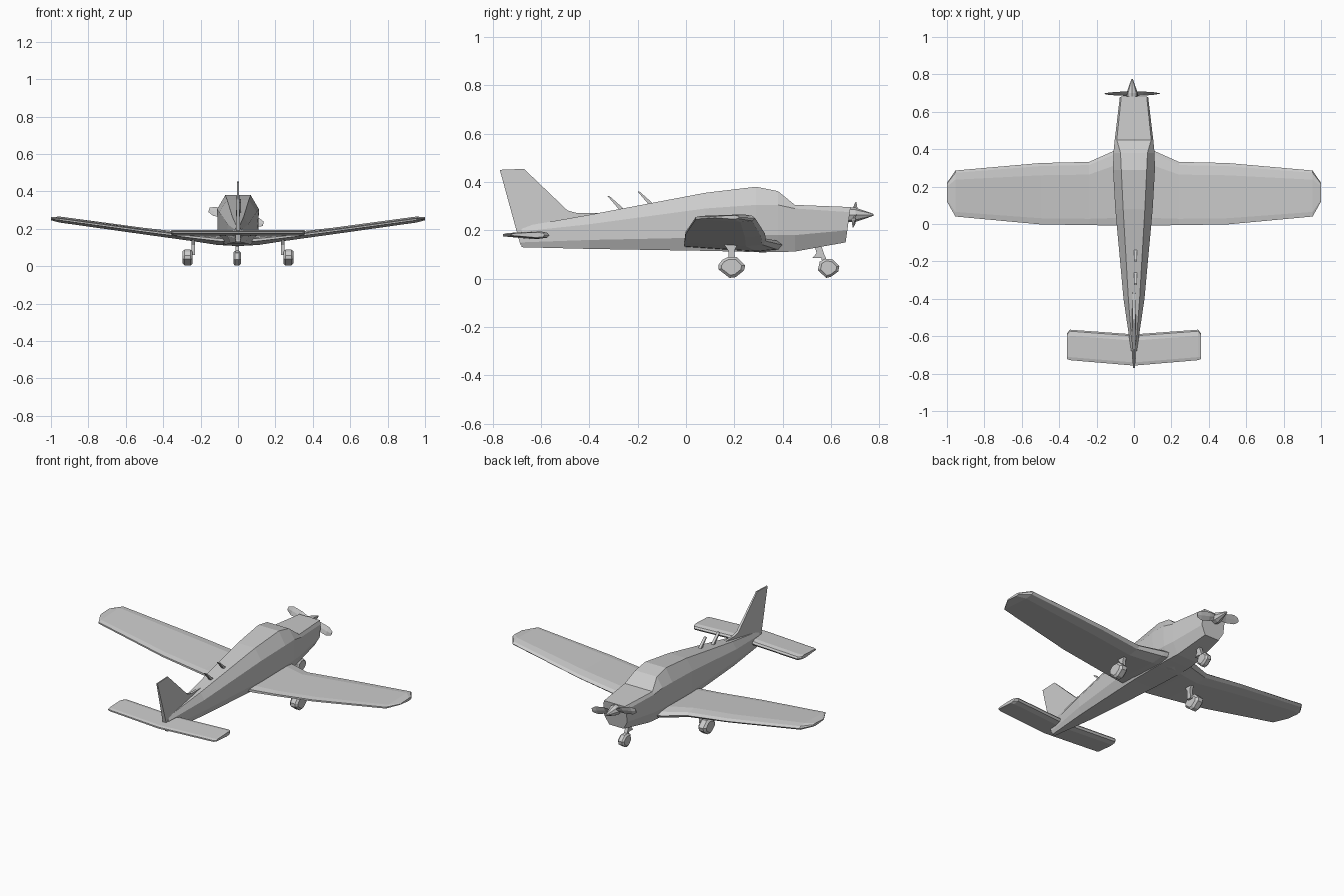
import bpy, bmesh, math
from mathutils import Vector

if "Cube" in bpy.data.objects:
    bpy.data.objects.remove(bpy.data.objects["Cube"])


def loft(name, rings):
    """Bridge equal-length rings of points and cap both ends."""
    bm = bmesh.new()
    vs = [[bm.verts.new(p) for p in r] for r in rings]
    n = len(rings[0])
    for a, b in zip(vs, vs[1:]):
        for i in range(n):
            j = (i + 1) % n
            bm.faces.new((a[i], a[j], b[j], b[i]))
    bm.faces.new(vs[0][::-1])
    bm.faces.new(vs[-1])
    bmesh.ops.recalc_face_normals(bm, faces=bm.faces)
    me = bpy.data.meshes.new(name)
    bm.to_mesh(me)
    bm.free()
    ob = bpy.data.objects.new(name, me)
    bpy.context.collection.objects.link(ob)
    return ob


def side_solid(name, outline, slices):
    """Loft a (y, z) outline through slices (x, scale about its middle)."""
    cy = sum(p[0] for p in outline) / len(outline)
    cz = sum(p[1] for p in outline) / len(outline)
    return loft(name, [[(x, cy + (y - cy) * s, cz + (z - cz) * s) for y, z in outline]
                       for x, s in slices])


def foil(x, le, te, lo, hi):
    """Faceted airfoil section at span position x."""
    c, t, m = le - te, hi - lo, (lo + hi) / 2
    return [(x, le, m), (x, le - .05 * c, hi - .18 * t), (x, le - .2 * c, hi),
            (x, te + .1 * c, m + .3 * t), (x, te, m + .15 * t), (x, te, m - .12 * t),
            (x, le - .25 * c, lo), (x, le - .05 * c, lo + .15 * t)]


def surface(name, half):
    """Symmetric lifting surface from root-to-tip sections."""
    left = [(-s[0],) + s[1:] for s in half[:0:-1]]
    return loft(name, [foil(*s) for s in left + half])


# Fuselage: y, four heights, bottom / low side / high side / top half widths
body = [(-.68, .13, .15, .195, .215, .010, .015, .015, .008),
        (-.40, .123, .16, .225, .264, .040, .056, .056, .030),
        (.08, .115, .17, .29, .355, .070, .100, .100, .058),
        (.29, .11, .18, .305, .38, .075, .108, .112, .068),
        (.38, .11, .18, .305, .362, .075, .106, .110, .072),
        (.45, .112, .18, .290, .305, .068, .100, .103, .092),
        (.67, .15, .20, .275, .296, .048, .076, .076, .068)]
rings = []
for y, zb, zl, zs, zt, wb, wl, wh, wt in body:
    tilt = .14 if y > .6 else 0
    half = [(wb, zb), (wl, zl), (wh, zs), (wt, zt)]
    pts = half + [(-w, z) for w, z in half[::-1]]
    rings.append([(w, y + tilt * (z - .22), z) for w, z in pts])
loft("fuselage", rings)

# Wing and tailplane
surface("wing", [(0, .43, -.008, .108, .16), (.11, .39, -.008, .114, .168),
                 (.24, .332, -.006, .134, .176), (.5, .326, -.002, .17, .205),
                 (.955, .286, .04, .234, .266), (1, .22, .12, .246, .262)])
surface("tailplane", [(0, -.59, -.757, .163, .195), (.343, -.565, -.728, .165, .195),
                      (.358, -.585, -.722, .17, .192)])

# Tail fin with dorsal fillet, tapering in thickness toward the top
fin = [(-.77, .45, .004), (-.67, .454, .004), (-.49, .282, .007), (-.45, .271, .008),
       (-.33, .271, .006), (-.40, .25, .01), (-.60, .20, .013), (-.685, .14, .013)]
loft("tail_fin", [[(s * t, y, z) for y, z, t in fin] for s in (-1, 1)])

# Roof antennas
for i, (y, z) in enumerate([(-.325, .342), (-.20, .36)]):
    blade = [(y, z), (y + .008, z), (y + .07, z - .055), (y + .05, z - .058)]
    side_solid("antenna_%d" % (i + 1), blade, [(0, 1), (.016, 1)])

# Spinner
hub = Vector((-.01, 0, .264))
loft("spinner", [[(hub.x + r * math.cos(a * math.pi / 4), y, hub.z + r * math.sin(a * math.pi / 4))
                  for a in range(8)]
                 for y, r in [(.67, .03), (.70, .03), (.735, .018), (.775, .004)]])

# Propeller: two twisted blades on a slanted axis
for name, s in (("propeller_blade_left", -1), ("propeller_blade_right", 1)):
    axis = Vector((s * .968, 0, -s * .25))
    chord = Vector((s * .25, 0, s * .968))
    sections = []
    for r, w, tw in [(.015, .010, .012), (.06, .022, .011), (.12, .025, .007), (.15, .012, .002)]:
        c = hub + axis * r + Vector((0, .697, 0))
        d = chord * w + Vector((0, tw * s, 0))
        n = Vector((0, .003, 0))
        sections.append([c - d, c + n, c + d, c - n])
    loft(name, sections)

# Main landing gear: faired wheels and struts
pod = [(.135, .058), (.15, .078), (.175, .09), (.21, .09), (.245, .055), (.24, .034),
       (.205, .006), (.18, .003), (.135, .038)]
leg = [(.155, .135), (.215, .135), (.20, .105), (.205, .05), (.175, .05), (.175, .105)]
for name, s in (("left", -1), ("right", 1)):
    side_solid("main_wheel_" + name, pod,
               [(s * .243, .75), (s * .255, 1), (s * .285, 1), (s * .296, .75)])
    side_solid("main_strut_" + name, [(y, z + .01) for y, z in leg], [(s * .23, 1), (s * .248, 1)])

# Nose landing gear
nose_pod = [(.545, .035), (.553, .07), (.575, .082), (.605, .08), (.634, .052), (.63, .03),
            (.6, .008), (.58, .003)]
side_solid("nose_wheel", nose_pod, [(-.025, .75), (-.016, 1), (.006, 1), (.016, .75)])
nose_leg = [(.528, .15), (.555, .15), (.572, .10), (.59, .06), (.565, .06), (.56, .085),
            (.522, .085), (.54, .105)]
side_solid("nose_strut", nose_leg, [(-.014, 1), (.006, 1)])
